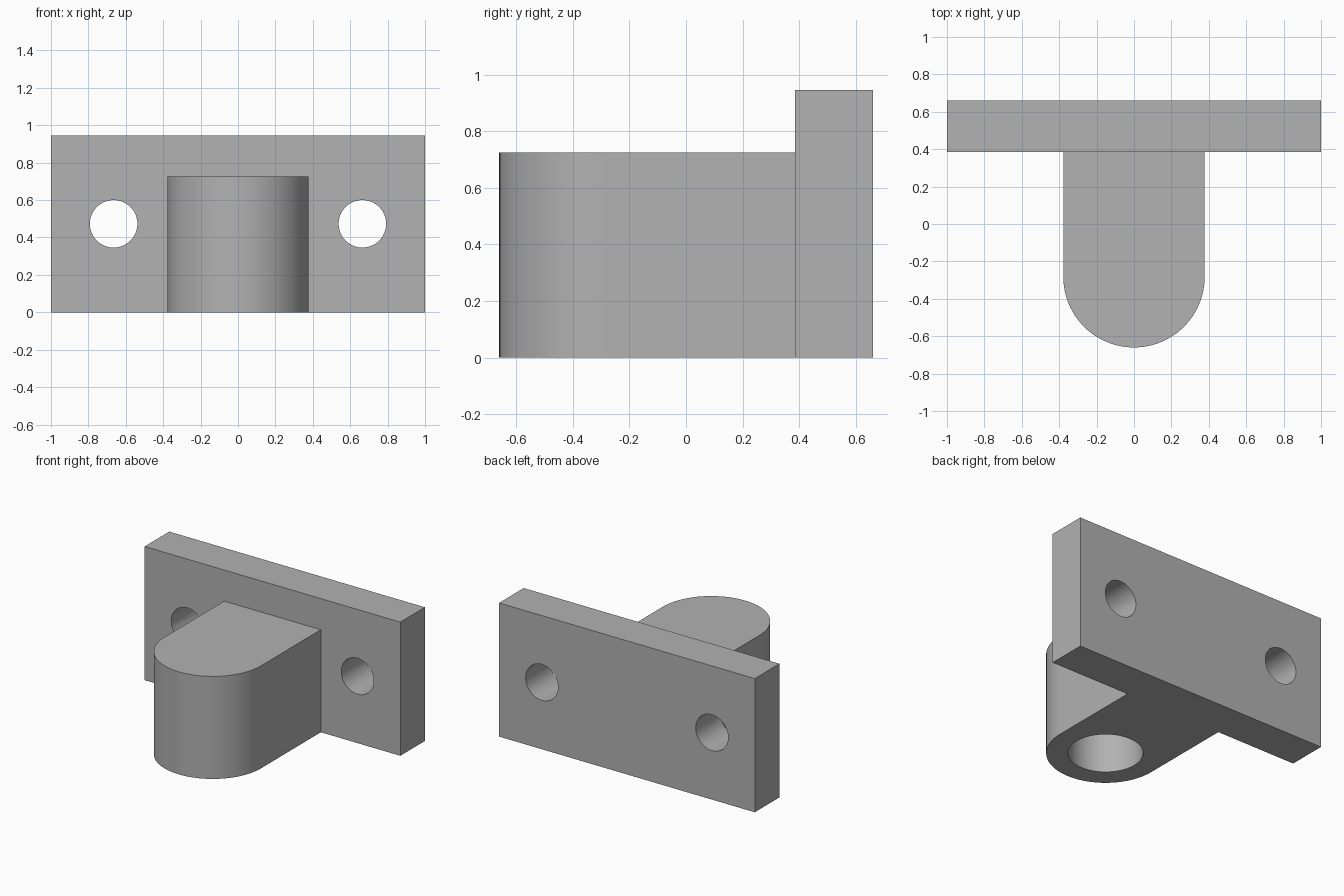
import bpy, bmesh, math

if "Cube" in bpy.data.objects:
    bpy.data.objects.remove(bpy.data.objects["Cube"])

# Main dimensions
PLATE_H, PLATE_FRONT, PLATE_BACK = 0.945, 0.385, 0.66
BOSS_H, BOSS_R, BORE_R, BORE_DEPTH = 0.725, 0.378, 0.239, 0.585
BOLT_X, BOLT_Z, BOLT_R = 0.665, 0.473, 0.127
BOSS_Y = -PLATE_BACK + BOSS_R

grey = bpy.data.materials.new("plain grey")
grey.use_nodes = True
colour = (0.445, 0.445, 0.445, 1)
grey.diffuse_color = colour
grey.node_tree.nodes["Principled BSDF"].inputs["Base Color"].default_value = colour


def extrude_outline(name, points, height):
    """Extrude a closed plan outline up from the ground."""
    bm = bmesh.new()
    base = bm.faces.new([bm.verts.new((x, y, 0)) for x, y in points])
    top = bmesh.ops.extrude_face_region(bm, geom=[base])["geom"]
    bmesh.ops.translate(bm, vec=(0, 0, height),
                        verts=[v for v in top if isinstance(v, bmesh.types.BMVert)])
    bmesh.ops.recalc_face_normals(bm, faces=bm.faces)
    mesh = bpy.data.meshes.new(name)
    bm.to_mesh(mesh)
    bm.free()
    mesh.materials.append(grey)
    obj = bpy.data.objects.new(name, mesh)
    bpy.context.collection.objects.link(obj)
    return obj


def cylinder(name, radius, depth, location, rotation=(0, 0, 0)):
    bpy.ops.mesh.primitive_cylinder_add(vertices=64, radius=radius, depth=depth,
                                        location=location, rotation=rotation)
    obj = bpy.context.object
    obj.name = name
    obj.data.materials.append(grey)
    return obj


def combine(target, tool, operation):
    """Apply a boolean and discard the tool object."""
    mod = target.modifiers.new(operation, "BOOLEAN")
    mod.operation, mod.object, mod.solver = operation, tool, "EXACT"
    bpy.ops.object.select_all(action="DESELECT")
    bpy.context.view_layer.objects.active = target
    target.select_set(True)
    bpy.ops.object.modifier_apply(modifier=mod.name)
    bpy.data.objects.remove(tool)


# Upright mounting plate
bracket = extrude_outline("mounting_bracket", [
    (-1, PLATE_FRONT), (1, PLATE_FRONT), (1, PLATE_BACK), (-1, PLATE_BACK)], PLATE_H)

# Round-nosed boss, run into the plate so the two join as one body
STEPS = 48
nose = [(BOSS_R * math.cos(a), BOSS_Y - BOSS_R * math.sin(a))
        for a in (math.pi * i / STEPS for i in range(STEPS + 1))]
overlap = (PLATE_FRONT + PLATE_BACK) / 2
boss = extrude_outline("boss", nose + [(-BOSS_R, overlap), (BOSS_R, overlap)], BOSS_H)
combine(bracket, boss, "UNION")

# Blind bore from below
combine(bracket, cylinder("bore", BORE_R, 2 * BORE_DEPTH, (0, BOSS_Y, 0)), "DIFFERENCE")

# Bolt holes through the plate
for side in (-1, 1):
    hole = cylinder("bolt_hole", BOLT_R, 1, (side * BOLT_X, overlap, BOLT_Z),
                    (math.pi / 2, 0, 0))
    combine(bracket, hole, "DIFFERENCE")

bpy.ops.object.shade_smooth_by_angle(angle=math.radians(30))
